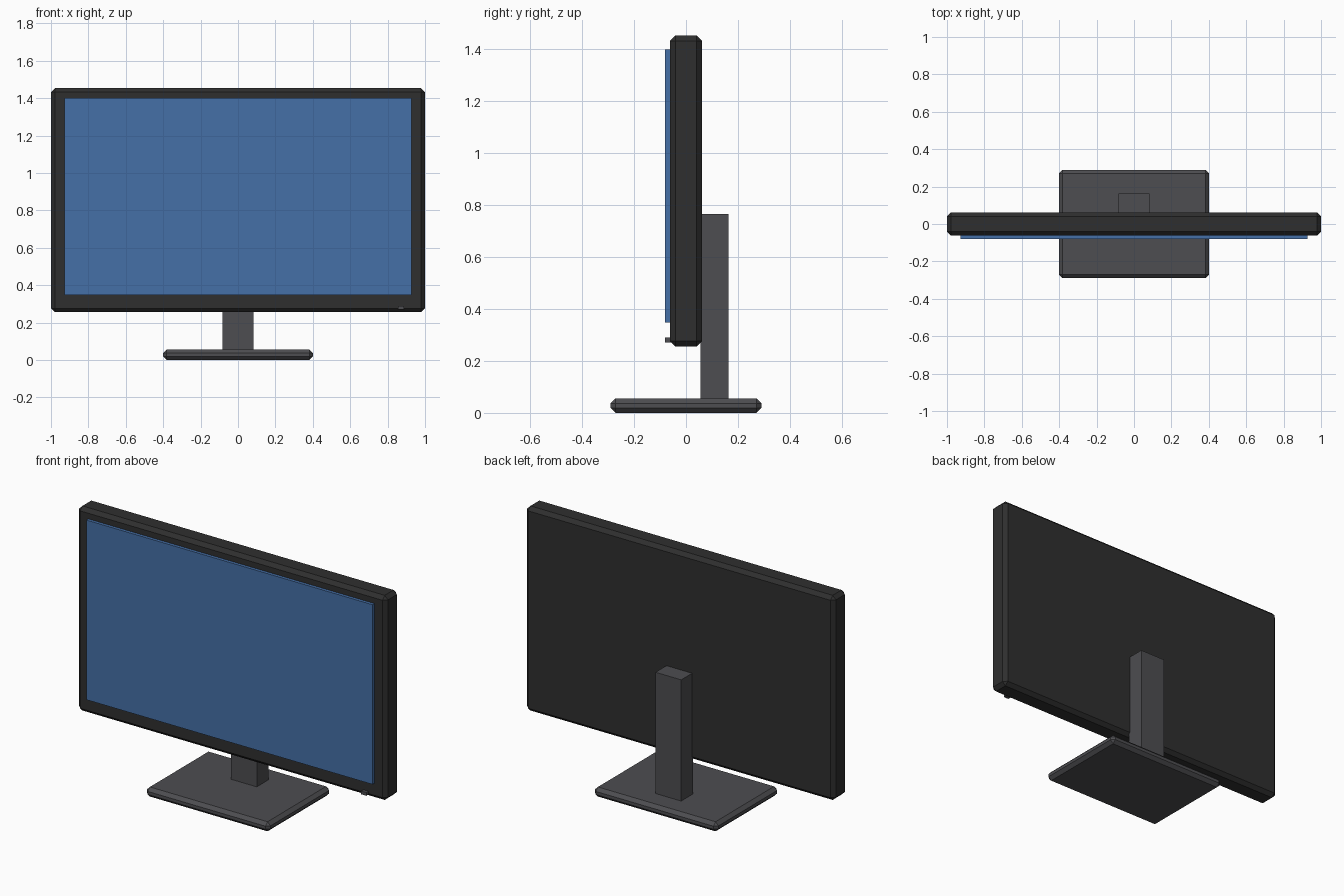
import bpy
import bmesh
from mathutils import Vector

if "Cube" in bpy.data.objects:
    bpy.data.objects.remove(bpy.data.objects["Cube"])


def material(name, rgb):
    m = bpy.data.materials.new(name)
    m.diffuse_color = (*rgb, 1.0)
    m.use_nodes = True
    m.node_tree.nodes["Principled BSDF"].inputs["Base Color"].default_value = m.diffuse_color
    return m


black = material("casing black", (0.028, 0.028, 0.028))
grey = material("stand grey", (0.075, 0.075, 0.082))
blue = material("screen blue", (0.06, 0.16, 0.39))


def box(name, low, high, mat, chamfer=0.0):
    """Box between two corners, with optional single-step chamfered edges."""
    low, high = Vector(low), Vector(high)
    size, centre = high - low, (low + high) / 2
    bm = bmesh.new()
    bmesh.ops.create_cube(bm, size=1.0)
    for v in bm.verts:
        v.co = Vector(a * b for a, b in zip(v.co, size))
    if chamfer:
        bmesh.ops.bevel(bm, geom=bm.edges[:], offset=chamfer, segments=1,
                        affect='EDGES')
    mesh = bpy.data.meshes.new(name)
    bm.to_mesh(mesh)
    bm.free()
    mesh.materials.append(mat)
    obj = bpy.data.objects.new(name, mesh)
    obj.location = centre
    bpy.context.collection.objects.link(obj)
    return obj


# Display: casing, raised screen panel, power button
box("casing", (-1, -0.062, 0.256), (1, 0.062, 1.454), black, 0.021)
box("screen", (-0.927, -0.08, 0.348), (0.927, -0.055, 1.4), blue)
box("power_button", (0.855, -0.081, 0.271), (0.888, -0.055, 0.29), grey)

# Stand: neck behind the casing and flat foot
box("neck", (-0.083, 0.055, 0.045), (0.083, 0.163, 0.766), grey)
box("base", (-0.4, -0.29, 0), (0.4, 0.29, 0.056), grey, 0.019)
